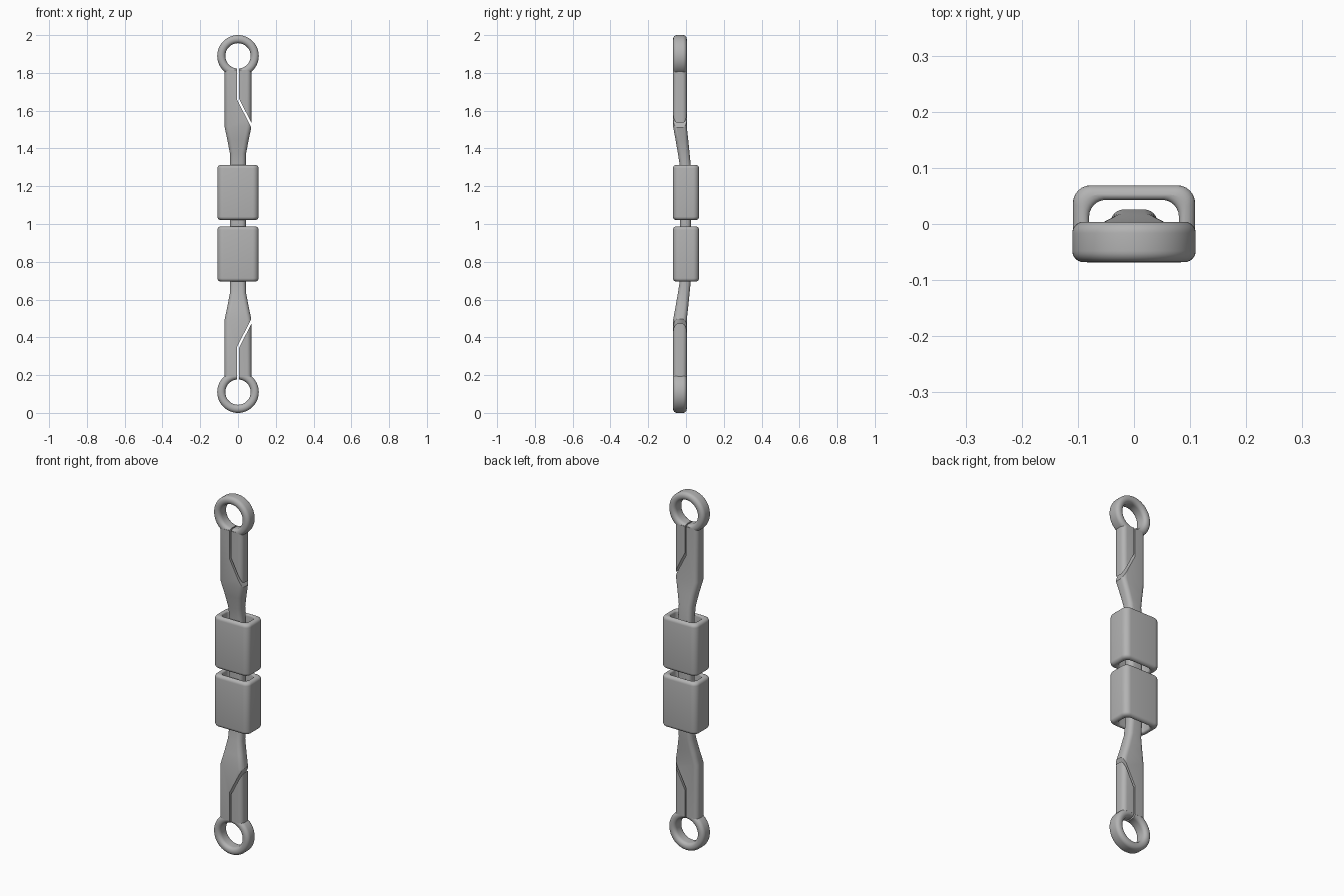
import bpy, bmesh, math
from mathutils import Vector

cube = bpy.data.objects.get("Cube")
if cube:
    bpy.data.objects.remove(cube, do_unlink=True)

steel = bpy.data.materials.new("plain grey")
steel.use_nodes = True
grey = (0.45, 0.45, 0.45, 1)
steel.diffuse_color = grey
steel.node_tree.nodes["Principled BSDF"].inputs["Base Color"].default_value = grey

MID = 1.004


def rounded_rect(hx, hy, r, n=6):
    """2D outline of a rounded rectangle, counter-clockwise."""
    pts = []
    for q, (sx, sy) in enumerate([(1, 1), (-1, 1), (-1, -1), (1, -1)]):
        for i in range(n + 1):
            a = math.pi / 2 * (q + i / n)
            pts.append((sx * (hx - r) + r * math.cos(a), sy * (hy - r) + r * math.sin(a)))
    return pts


def loft(name, loops, closed=False):
    """Skin a list of matching loops, capping the ends unless closed."""
    bm = bmesh.new()
    rows = [[bm.verts.new(p) for p in loop] for loop in loops]
    n = len(rows[0])
    for k in range(len(rows) if closed else len(rows) - 1):
        a, b = rows[k], rows[(k + 1) % len(rows)]
        for i in range(n):
            j = (i + 1) % n
            bm.faces.new((a[i], a[j], b[j], b[i]))
    if not closed:
        bm.faces.new(rows[0])
        bm.faces.new(rows[-1])
    bmesh.ops.recalc_face_normals(bm, faces=bm.faces)
    mesh = bpy.data.meshes.new(name)
    bm.to_mesh(mesh)
    bm.free()
    mesh.materials.append(steel)
    obj = bpy.data.objects.new(name, mesh)
    bpy.context.collection.objects.link(obj)
    return obj


def activate(obj):
    bpy.ops.object.select_all(action='DESELECT')
    obj.select_set(True)
    bpy.context.view_layer.objects.active = obj


def cut(obj, cutter):
    mod = obj.modifiers.new("slit", 'BOOLEAN')
    mod.operation, mod.solver, mod.object = 'DIFFERENCE', 'EXACT', cutter
    activate(obj)
    bpy.ops.object.modifier_apply(modifier=mod.name)


# Shank: half height, half width, front and back, mirrored about the middle
stations = [(0.811, 0.071, -0.068, 0.004), (0.51, 0.071, -0.068, 0.004),
            (0.44, 0.056, -0.055, 0.012), (0.37, 0.043, -0.043, 0.019),
            (0.30, 0.042, -0.032, 0.026)]
rows = [(MID + h, w, f, b) for h, w, f, b in stations]
rows += [(MID - h, w, f, b) for h, w, f, b in reversed(stations)]
shank = loft("shank", [
    [(x, y + (f + b) / 2, z) for x, y in rounded_rect(w, (b - f) / 2, 0.024)]
    for z, w, f, b in rows])
parts = [shank]

for side, label in ((1, "upper"), (-1, "lower")):
    # End ring: rounded section swept about the y axis
    section = rounded_rect(0.0215, 0.036, 0.02)
    turns = 64
    ring = loft(label + "_ring", [
        [((0.0885 + u) * math.cos(t), v - 0.032, 1 + side * 0.89 + (0.0885 + u) * math.sin(t))
         for u, v in section]
        for t in (2 * math.pi * k / turns for k in range(turns))], closed=True)

    # Slit running from the ring hole and out through the side
    outline = [(-0.004, 0.86), (0.004, 0.86), (0.004, 0.663), (0.09, 0.494),
               (0.09, 0.469), (-0.004, 0.652)]
    cutter = loft("slit_cutter", [[(x, y, MID + side * h) for x, h in outline]
                                  for y in (-0.2, 0.2)])
    cutter.hide_render = True
    cut(shank, cutter)
    cut(ring, cutter)
    bpy.data.objects.remove(cutter, do_unlink=True)

    # Sleeve: hollow rounded block, its wall swept from outside to inside
    half, steps = 0.146, 5
    loops = []
    for end in (-1, 1):
        lip = []
        for i in range(steps + 1):
            a = math.pi / 2 * i / steps
            inset = 0.018 * (1 - math.cos(a))
            lip.append((0.109 - inset, 0.069 - inset, 0.032 - inset * 0.6,
                        half - 0.018 * (1 - math.sin(a))))
        for i in range(steps + 1):
            a = math.pi / 2 * (1 - i / steps)
            grow = 0.01 * (1 - math.cos(a))
            lip.append((0.08 + grow, 0.043 + grow, 0.03, half - 0.01 * (1 - math.sin(a))))
        if end < 0:
            lip.reverse()
        for hx, hy, r, z in lip:
            loops.append([(x, y, MID + side * 0.163 + end * z)
                          for x, y in rounded_rect(hx, hy, r)])
    sleeve = loft(label + "_sleeve", loops, closed=True)
    parts += [ring, sleeve]

for obj in parts:
    activate(obj)
    bpy.ops.object.shade_smooth_by_angle(angle=math.radians(35))
